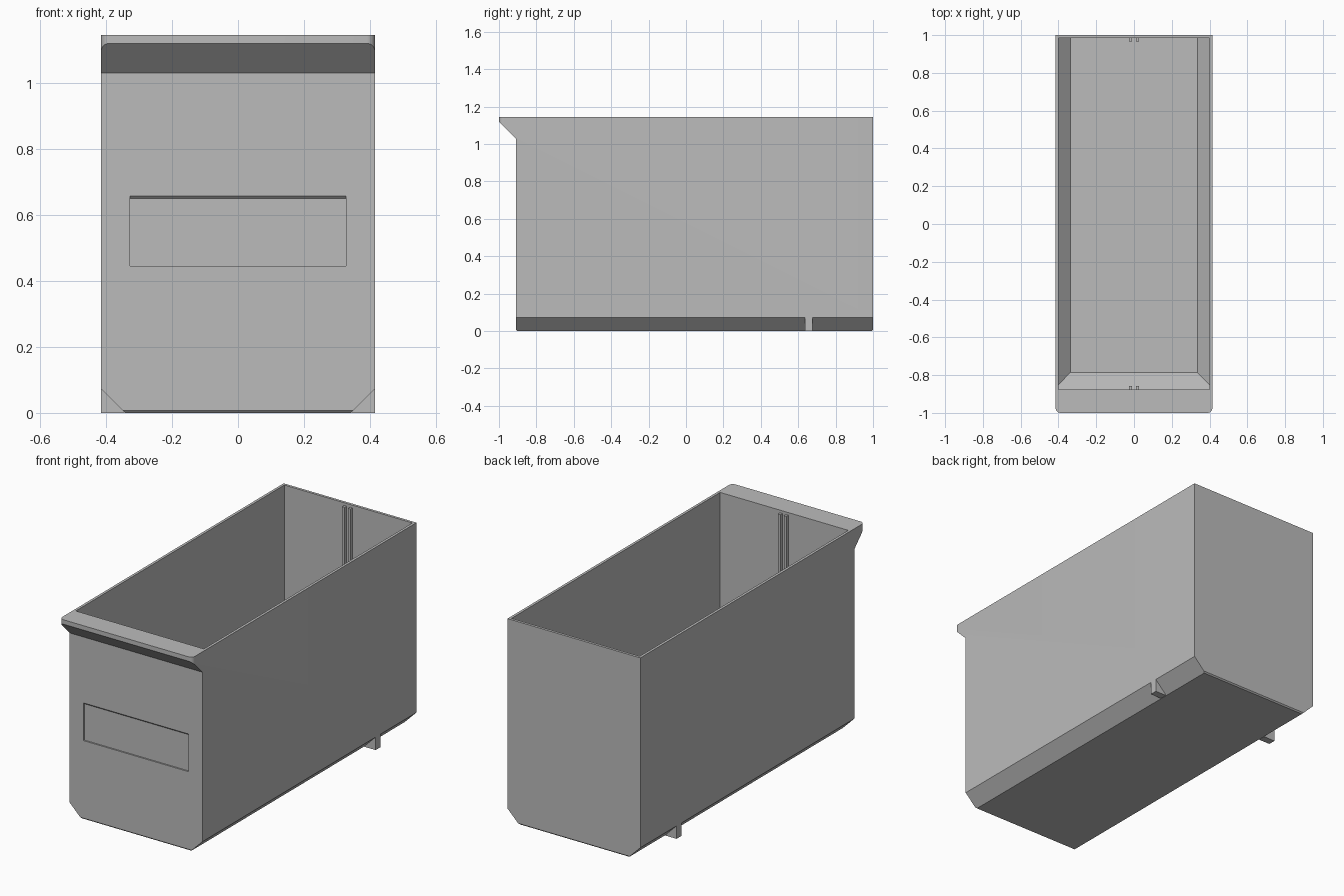
import bpy, bmesh, math

cube = bpy.data.objects.get("Cube")
if cube:
    bpy.data.objects.remove(cube, do_unlink=True)

HALF, BACK, FRONT, TOP = 0.415, 1.0, -0.91, 1.145   # outer shell
LIP_Y, LIP_R = -1.0, 0.025                          # overhanging front lip
CHAMFER = 0.073                                     # long lower edges
IN_HALF, IN_BACK, IN_FRONT, FLOOR = 0.4, 0.985, -0.876, 0.016

grey = bpy.data.materials.new("plain grey")
grey.use_nodes = True
colour = (0.5, 0.5, 0.5, 1)
grey.diffuse_color = colour
grey.node_tree.nodes["Principled BSDF"].inputs["Base Color"].default_value = colour


def prism(name, axis, outline, lo, hi):
    """Extrude a 2D outline (the two other axes, in xyz order) along an axis."""
    bm = bmesh.new()

    def place(p, t):
        co = list(p)
        co.insert("xyz".index(axis), t)
        return bm.verts.new(co)

    low = [place(p, lo) for p in outline]
    face = bm.faces.new(low)
    new = bmesh.ops.extrude_face_region(bm, geom=[face])["geom"]
    for v in new:
        if isinstance(v, bmesh.types.BMVert):
            v.co["xyz".index(axis)] = hi
    bmesh.ops.recalc_face_normals(bm, faces=bm.faces)
    mesh = bpy.data.meshes.new(name)
    bm.to_mesh(mesh)
    bm.free()
    mesh.materials.append(grey)
    obj = bpy.data.objects.new(name, mesh)
    bpy.context.collection.objects.link(obj)
    return obj


def combine(obj, tool, operation):
    """Apply a boolean and remove the tool."""
    mod = obj.modifiers.new("cut", 'BOOLEAN')
    mod.operation, mod.solver, mod.object = operation, 'EXACT', tool
    bpy.context.view_layer.objects.active = obj
    bpy.ops.object.modifier_apply(modifier=mod.name)
    bpy.data.objects.remove(tool, do_unlink=True)


def mirrored(points):
    return points + [(-x, z) for x, z in reversed(points)]


# Outer shell: side outline with lip, trimmed by the chamfered front outline
e = 0.007
bin_body = prism("bin_body", "x", [
    (FRONT + e, 0), (BACK - e, 0), (BACK, e), (BACK, TOP), (LIP_Y, TOP),
    (LIP_Y, 1.12), (FRONT, 1.03), (FRONT, e)], -0.6, 0.6)
section = mirrored([(HALF - CHAMFER, -0.1), (HALF - CHAMFER, 0), (HALF, CHAMFER), (HALF, 2)])
combine(bin_body, prism("section", "y", section, -2, 2), 'INTERSECT')

# Rounded lip corners
arc = [(HALF - LIP_R + LIP_R * math.sin(a), LIP_Y + LIP_R - LIP_R * math.cos(a))
       for a in [math.pi / 2 * i / 8 for i in range(9)]]
plan = mirrored(arc + [(0.5, LIP_Y + LIP_R), (0.5, 2)])
combine(bin_body, prism("plan", "z", plan, -1, 2), 'INTERSECT')

# Cavity with sloped lower walls
cavity = prism("cavity", "y", mirrored([(0.335, FLOOR), (IN_HALF, FLOOR + 0.065),
                                        (IN_HALF, 1.5)]), -2, 2)
ramp = prism("ramp", "x", [(-0.785, -0.1), (IN_BACK, -0.1), (IN_BACK, 2), (IN_FRONT, 2),
                           (IN_FRONT, FLOOR + 0.091), (-0.785, FLOOR)], -1, 1)
combine(cavity, ramp, 'INTERSECT')
combine(bin_body, cavity, 'DIFFERENCE')

# Shallow label recess with a sloped upper edge
recess = prism("recess", "x", [(FRONT - 0.02, 0.445), (FRONT + 0.008, 0.445),
                               (FRONT + 0.008, 0.65), (FRONT, 0.658),
                               (FRONT - 0.02, 0.658)], -0.328, 0.328)
combine(bin_body, recess, 'DIFFERENCE')

bpy.ops.object.select_all(action='DESELECT')
bin_body.select_set(True)
bpy.context.view_layer.objects.active = bin_body
bpy.ops.object.shade_smooth_by_angle(angle=math.radians(25))

for side, s in (("left", 1), ("right", -1)):
    # Locating tab filling the lower chamfer
    tab = [(0.342, 0.004), (0.345, 0), (HALF, 0), (HALF, CHAMFER), (0.41, CHAMFER)]
    prism(side + "_tab", "y", [(s * x, z) for x, z in tab], 0.635, 0.677)

    # Divider guide ribs on the back and front inner walls
    x0, x1 = sorted((s * 0.011, s * 0.026))
    for end, y0, y1 in (("back", IN_BACK - 0.018, IN_BACK + 0.005),
                        ("front", IN_FRONT - 0.005, IN_FRONT + 0.018)):
        prism(f"{end}_{side}_guide_rib", "z",
              [(x0, y0), (x1, y0), (x1, y1), (x0, y1)], FLOOR + 0.07 * (end == "front"), 1.13)
